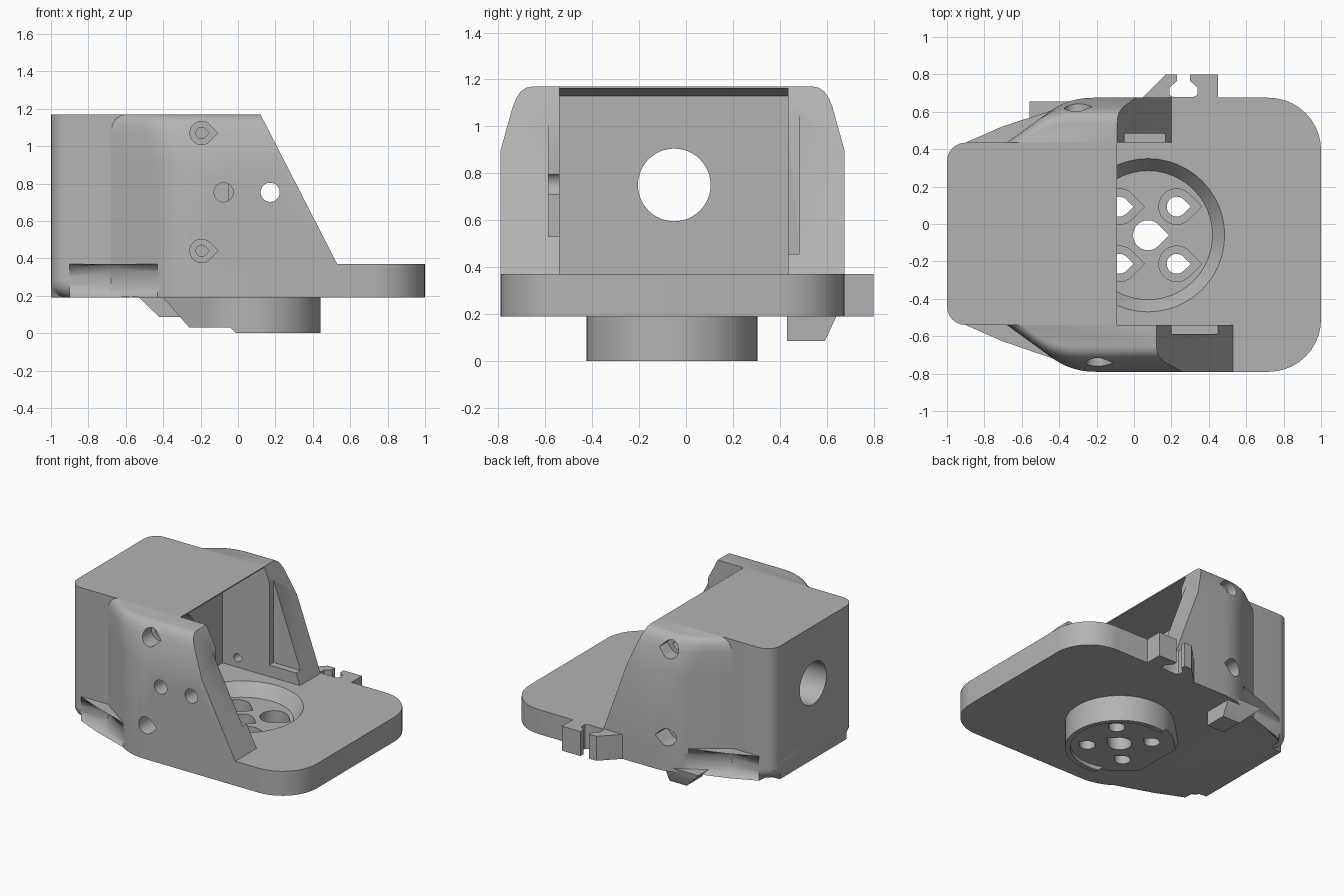
import bpy, bmesh, math
from mathutils import Vector

old = bpy.data.objects.get("Cube")
if old:
    bpy.data.objects.remove(old, do_unlink=True)

grey = bpy.data.materials.new("plain grey")
grey.use_nodes = True
COLOUR = (0.45, 0.45, 0.45, 1)
grey.diffuse_color = COLOUR
grey.node_tree.nodes["Principled BSDF"].inputs["Base Color"].default_value = COLOUR

BOTTOM, DECK, TOP = 0.19, 0.37, 1.17
FRONT, BACK = -0.54, 0.435          # faces of the narrow box
HUB = (0.075, -0.06)


def make(name, bm):
    bmesh.ops.recalc_face_normals(bm, faces=bm.faces[:])
    mesh = bpy.data.meshes.new(name)
    bm.to_mesh(mesh)
    bm.free()
    ob = bpy.data.objects.new(name, mesh)
    bpy.context.collection.objects.link(ob)
    mesh.materials.append(grey)
    return ob


def loft(rings):
    bm = bmesh.new()
    rows = [[bm.verts.new(p) for p in ring] for ring in rings]
    n = len(rows[0])
    for a, b in zip(rows, rows[1:]):
        for i in range(n):
            j = (i + 1) % n
            bm.faces.new((a[i], a[j], b[j], b[i]))
    bm.faces.new(rows[0][::-1])
    bm.faces.new(rows[-1])
    return bm


def prism(points, axis, lo, hi):
    """Extrude a 2D profile along the x, y or z axis."""
    place = {"x": lambda p, t: (t, p[0], p[1]),
             "y": lambda p, t: (p[0], t, p[1]),
             "z": lambda p, t: (p[0], p[1], t)}[axis]
    return loft([[place(p, t) for p in points] for t in (lo, hi)])


def arc(cx, cy, r, start, end, n=10):
    return [(cx + r * math.cos(math.radians(start + (end - start) * i / n)),
             cy + r * math.sin(math.radians(start + (end - start) * i / n)))
            for i in range(n + 1)]


def circle(cx, cy, r):
    return arc(cx, cy, r, 0, 360, 48)[:-1]


def teardrop(cx, cy, r, way=1):
    """Circle with a square point along +x or -x."""
    pts = arc(cx, cy, r, 45, 315, 36) + [(cx + r * math.sqrt(2), cy)]
    return pts if way > 0 else [(2 * cx - x, y) for x, y in pts]


def cut(ob, *cutters):
    """Subtract each bmesh solid from the object."""
    for bm in cutters:
        tool = make("cutter", bm)
        tool.hide_render = True
        mod = ob.modifiers.new("cut", "BOOLEAN")
        mod.operation = "DIFFERENCE"
        mod.solver = "EXACT"
        mod.object = tool
        bpy.context.view_layer.objects.active = ob
        bpy.ops.object.modifier_apply(modifier=mod.name)
        bpy.data.objects.remove(tool, do_unlink=True)


def flare(y_in, y_out, inset=0, shift=0):
    """Diagonal shoulder from the box out to the wide wall, corner eased."""
    s = 1 if y_out > 0 else -1
    a, b = abs(y_in), abs(y_out) - inset
    on_diag = lambda y: -0.68 + shift + (y - a) * 1.38
    p0 = Vector((on_diag(b - 0.07), b - 0.07))
    p1 = Vector((on_diag(b), b))
    p2 = Vector((p1.x + 0.13, b))
    curve = []
    for i in range(7):
        t = i / 6
        p = p0 * (1 - t) ** 2 + p1 * 2 * t * (1 - t) + p2 * t * t
        curve.append((p.x, s * p.y))
    return [(-0.68 + shift, y_in)] + curve


# Base plate with fully rounded rim
WALLS = {"front": (FRONT, -0.79), "back": (BACK, 0.675)}
R = 0.28
rear_corners = (arc(-0.9, BACK - 0.1, 0.1, 90, 180, 6)
                + arc(-0.9, FRONT + 0.1, 0.1, 180, 270, 6))
plan = (arc(1 - R, -0.79 + R, R, -90, 0) + arc(1 - R, 0.675 - R, R, 0, 90)
        + flare(*WALLS["back"])[::-1] + rear_corners + flare(*WALLS["front"]))
bm = prism(plan, "z", BOTTOM, DECK)
rim = [e for e in bm.edges if abs(e.verts[0].co.z - e.verts[1].co.z) < 1e-5]
bmesh.ops.bevel(bm, geom=rim, offset=0.085, segments=6, profile=0.5,
                affect="EDGES", clamp_overlap=False)
base = make("base_plate", bm)

# Round hub beneath the plate, pointed and ramped toward the closed end
hub = make("hub", prism(teardrop(*HUB, 0.365, -1), "z", 0, 0.25))
cut(hub,
    prism([(-0.01, -0.1), (-0.01, 0), (-0.04, 0.03), (-0.26, 0.03),
           (-0.41, 0.2), (-0.6, 0.2), (-0.6, -0.1)], "y", -1, 1),
    prism(circle(*HUB, 0.33), "z", -0.1, 0.03))

# Conical dish and the screw pattern through plate and hub
for part in (base, hub):
    dish = loft([[(x, y, z) for x, y in circle(*HUB, r)]
                 for z, r in ((0.28, 0.345), (0.38, 0.417))])
    cut(part, dish, prism(teardrop(*HUB, 0.08), "z", -0.2, 0.5))
    for dx in (-0.153, 0.153):
        for dy in (-0.153, 0.153):
            spot = (HUB[0] + dx, HUB[1] + dy)
            cut(part, prism(teardrop(*spot, 0.095), "z", 0.1, 0.32),
                prism(teardrop(*spot, 0.053), "z", -0.2, 0.3))

# Closed box with an open cavity and a round port in its end
box = make("rear_box", prism([(-0.09, BACK)] + rear_corners + [(-0.09, FRONT)],
                             "z", 0.275, TOP))
cut(box,
    prism([(-0.43, 0.2), (-0.43, 1.13), (-0.08, 1.163), (0.3, 1.163), (0.3, 0.2)],
          "y", -0.7, 0.6),
    prism(circle(-0.05, 0.75, 0.155), "x", -1.2, -0.3))

# Side walls: tapered, rounded on top, with a sloped leading edge
LEVELS = [(0.28, 0, 0), (0.9, 0, 0), (1.08, 0.05, 0), (1.12, 0.066, 0.01),
          (1.148, 0.085, 0.03), (1.164, 0.108, 0.055), (TOP, 0.135, 0.08)]
SLOPES = {"front": (0.12, 0.53), "back": (-0.09, 0.2)}
walls = {}
for side, (y_in, y_out) in WALLS.items():
    rings = []
    for z, inset, shift in LEVELS:
        pts = flare(y_in, y_out, inset, shift)
        pts += [(0.8, pts[-1][1]), (0.8, y_in)]
        rings.append([(x, y, z) for x, y in pts])
    bm = loft(rings)
    bmesh.ops.recalc_face_normals(bm, faces=bm.faces[:])
    x_top, x_low = SLOPES[side]
    bmesh.ops.bisect_plane(bm, geom=bm.verts[:] + bm.edges[:] + bm.faces[:],
                           plane_co=(x_top, 0, TOP),
                           plane_no=(TOP - DECK, 0, x_low - x_top),
                           clear_outer=True)
    bmesh.ops.holes_fill(bm, edges=[e for e in bm.edges if e.is_boundary])
    walls[side] = make(side + "_wall", bm)


def slab(x, z, y0, y1):
    return prism([(x, z), (0.8, z), (0.8, 1.1), (x, 1.1)], "y", y0, y1)


# Shallow pockets on the inner faces
cut(walls["front"], slab(0.2, 0.53, -0.587, -0.5))
cut(walls["back"], slab(-0.05, 0.455, 0.4, 0.485))

# Countersunk screw holes, then plain round holes in the front wall
for side, x, y_face, y_seat in (("front", -0.195, -0.9, -0.64),
                                ("back", -0.31, 0.8, 0.54)):
    for z in (0.44, 1.07):
        cut(walls[side],
            prism(teardrop(x, z, 0.062), "y", *sorted((y_face, y_seat))),
            prism(teardrop(x, z, 0.03), "y", *sorted((y_face, y_face * 0.45))))
for x in (-0.077, 0.172):
    cut(walls["front"], prism(circle(x, 0.753, 0.051), "y", -1, -0.4))

# Cable tab with a keyhole slot on the back edge
key = [(0.23, 0.8), (0.23, 0.765), (0.19, 0.73), (0.19, 0.69), (0.21, 0.68)]
make("cable_tab", prism([(-0.02, 0.6), (0.04, 0.67), (0.17, 0.8)] + key
                        + [(0.53 - x, y) for x, y in key[::-1]]
                        + [(0.45, 0.8), (0.45, 0.6)], "z", BOTTOM, DECK))

# Small wedge-shaped catch under the plate
catch = make("under_catch", prism([(-0.56, 0.22), (-0.42, 0.085),
                                   (-0.28, 0.085), (-0.28, 0.22)], "y", 0.43, 0.655))
cut(catch, prism([(0.59, 0.08), (0.66, 0.23), (0.8, 0.23), (0.8, 0), (0.59, 0)],
                 "x", -1, 0))

# Smooth curved faces, keep the hard edges
for ob in list(bpy.context.scene.objects):
    if ob.type == "MESH" and grey.name in ob.data.materials:
        bpy.ops.object.select_all(action="DESELECT")
        ob.select_set(True)
        bpy.context.view_layer.objects.active = ob
        bpy.ops.object.shade_smooth_by_angle(angle=math.radians(28))
